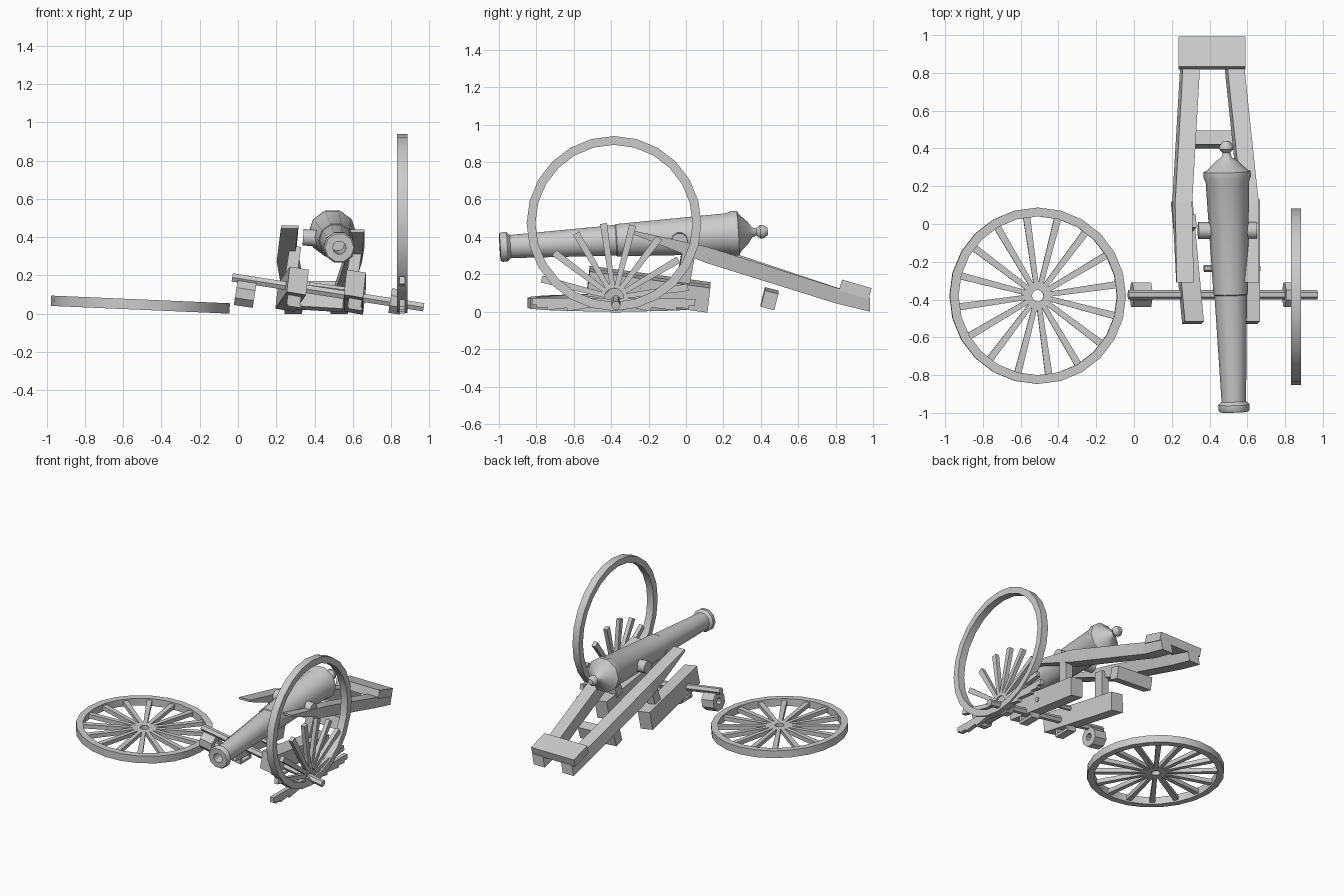
import bpy, bmesh, math
from mathutils import Vector, Matrix

if "Cube" in bpy.data.objects:
    bpy.data.objects.remove(bpy.data.objects["Cube"])

grey = bpy.data.materials.new("plain_grey")
grey.diffuse_color = (0.6, 0.6, 0.6, 1)
grey.use_nodes = True
grey.node_tree.nodes["Principled BSDF"].inputs["Base Color"].default_value = grey.diffuse_color


def finish(name, bm, matrix=None, smooth=False):
    """Turn a bmesh into a named object with the grey material."""
    bmesh.ops.recalc_face_normals(bm, faces=bm.faces)
    me = bpy.data.meshes.new(name)
    bm.to_mesh(me)
    bm.free()
    me.materials.append(grey)
    ob = bpy.data.objects.new(name, me)
    bpy.context.collection.objects.link(ob)
    if matrix:
        ob.matrix_world = matrix
    if smooth:
        bpy.ops.object.select_all(action='DESELECT')
        ob.select_set(True)
        bpy.context.view_layer.objects.active = ob
        bpy.ops.object.shade_smooth_by_angle(angle=math.radians(40))
    return ob


def aim(start, end):
    """Matrix at start whose z axis points to end."""
    s, e = Vector(start), Vector(end)
    return Matrix.Translation(s) @ (e - s).to_track_quat('Z', 'Y').to_matrix().to_4x4()


def lathe(name, profile, sides, matrix, closed=False, phase=0.0):
    """Revolve (radius, height) points around z; radius 0 makes a pole."""
    bm = bmesh.new()
    rings = []
    for r, h in profile:
        if r == 0:
            rings.append([bm.verts.new((0, 0, h))] * sides)
            continue
        angs = [phase + math.tau * i / sides for i in range(sides)]
        rings.append([bm.verts.new((r * math.cos(a), r * math.sin(a), h)) for a in angs])
    pairs = list(zip(rings, rings[1:] + rings[:1])) if closed else list(zip(rings, rings[1:]))
    for a, b in pairs:
        for i in range(sides):
            j = (i + 1) % sides
            bm.faces.new(list(dict.fromkeys((a[i], a[j], b[j], b[i]))))
    return finish(name, bm, matrix, True)


def hexahedron(name, sections):
    """Skin a row of four-cornered cross-sections and cap both ends."""
    bm = bmesh.new()
    rows = [[bm.verts.new(p) for p in s] for s in sections]
    for a, b in zip(rows, rows[1:]):
        for i in range(4):
            j = (i + 1) % 4
            bm.faces.new((a[i], a[j], b[j], b[i]))
    bm.faces.new(rows[0])
    bm.faces.new(rows[-1])
    return finish(name, bm)


def box(name, loc, size, pitch=0.0, roll=0.0):
    bm = bmesh.new()
    bmesh.ops.create_cube(bm, size=1, matrix=Matrix.Diagonal((*size, 1)))
    rot = Matrix.Rotation(roll, 4, 'Y') @ Matrix.Rotation(pitch, 4, 'X')
    return finish(name, bm, Matrix.Translation(loc) @ rot)


def spoke(bm, start, end, side, w0=0.013, w1=0.019, thick=0.015):
    """Add one tapered spoke to a bmesh."""
    s, e, n = Vector(start), Vector(end), Vector(side).normalized()
    across = (e - s).normalized().cross(n)
    rows = [[bm.verts.new(p + across * w * i + n * thick * k)
             for i, k in ((-1, -1), (1, -1), (1, 1), (-1, 1))] for p, w in ((s, w0), (e, w1))]
    for i in range(4):
        j = (i + 1) % 4
        bm.faces.new((rows[0][i], rows[0][j], rows[1][j], rows[1][i]))
    bm.faces.new(rows[0])
    bm.faces.new(rows[1])


RIM = [(0.467, -0.027), (0.467, 0.027), (0.42, 0.027), (0.42, -0.027)]
ANGLES = [math.radians(8 + 22.5 * k) for k in range(16)]

# Fallen wheel lying almost flat, its hub gone
tilt = Matrix.Translation((-0.51, -0.38, 0.048)) @ Matrix.Rotation(0.043, 4, 'Y')
lathe("fallen_wheel_rim", RIM, 24, tilt, True)
bm = bmesh.new()
for a in ANGLES:
    d = Vector((math.cos(a), math.sin(a), 0))
    spoke(bm, d * 0.03, d * 0.43, (0, 0, 1))
finish("fallen_wheel_spokes", bm, tilt)

# Standing wheel rim, with its spokes dropped to the ground
lathe("standing_wheel_rim", RIM, 24,
      Matrix.Translation((0.858, -0.385, 0.472)) @ Matrix.Rotation(math.pi / 2, 4, 'Y'), True)
bm = bmesh.new()
for a in ANGLES:
    c, s = math.cos(a), math.sin(a)
    low = s < 0
    z0, k = (0.06, 0.10) if low else (0.075, 1.0)
    spoke(bm, (0.858, -0.385 + 0.05 * c, z0 + 0.05 * s * k),
          (0.858, -0.385 + (0.44 if low else 0.40) * (c if not low else math.copysign(abs(c) ** 0.4, c)),
           z0 + 0.40 * s * k), (1, 0, 0))
finish("dropped_spokes", bm)

# Sloping axle and the two hubs on it
A, B = Vector((-0.03, -0.375, 0.19)), Vector((0.97, -0.375, 0.034))
axle = aim(A, B)
lathe("axle", [(0, 0), (0.025, 0), (0.025, 1.012), (0, 1.012)], 6, axle)
for name, t, w, drop in (("left_hub", 0.018, 0.10, 0.085), ("right_hub", 0.825, 0.06, 0.0)):
    p = A.lerp(B, t) - Vector((0, 0, drop))
    m = Matrix.Translation(p + Vector((0, 0, 0.008))) @ axle.to_quaternion().to_matrix().to_4x4()
    lathe(name, [(0.026, 0), (0.07, 0), (0.07, w), (0.026, w)], 8, m, True, math.pi / 8)

# Barrel with hollow bore, base ring and knob
barrel = [(0, 0.30), (0.035, 0.30), (0.035, 0.0), (0.075, 0.0), (0.083, 0.01), (0.083, 0.038),
          (0.065, 0.055), (0.086, 0.62), (0.091, 0.625), (0.115, 1.22), (0.125, 1.245),
          (0.125, 1.275), (0.105, 1.285), (0.06, 1.33), (0.028, 1.35), (0.02, 1.375),
          (0.038, 1.395), (0.038, 1.41), (0.02, 1.435), (0, 1.435)]
lathe("barrel", barrel, 10, aim((0.53, -0.995, 0.345), (0.493, 0.27, 0.42)))
lathe("trunnions", [(0, 0), (0.045, 0), (0.045, 0.31), (0, 0.31)], 10,
      aim((0.34, -0.035, 0.40), (0.66, -0.035, 0.375)))

# Trail beams: pointed at the front, bent near the tail. Rows: y, bottom, top
SIDE = [(-0.31, 0.425, 0.44), (0.11, 0.26, 0.348), (0.80, 0.045, 0.13), (0.985, 0.0, 0.075)]
for name, xs, lift in (("left_trail", (0.27, 0.255, 0.295, 0.295), 0.02),
                       ("right_trail", (0.615, 0.608, 0.535, 0.535), 0.0)):
    rows = []
    for (y, lo, hi), x in zip(SIDE, xs):
        up = lift * max(0, 1 - (y + 0.31) / 1.2)
        lean = (hi - lo) * 0.09
        rows.append([(x - 0.045 - lean, y, lo + up), (x + 0.045 - lean, y, lo + up),
                     (x + 0.045 + lean, y, hi + up), (x - 0.045 + lean, y, hi + up)])
    hexahedron(name, rows)

# Tail block across both trails, and the dropped cross bar
box("tail_block", (0.413, 0.905, 0.12), (0.355, 0.165, 0.06), pitch=-0.28)
box("cross_bar", (0.40, 0.447, 0.07), (0.30, 0.075, 0.09), pitch=-0.25, roll=0.06)

# Beams beneath the trails, with posts above and axle straps below
for name, x, z, skew in (("left", 0.285, 0.13, 0.04), ("right", 0.603, 0.115, 0.0)):
    hexahedron(name + "_beam", [
        [(x - 0.05 + s, y, z + dz - 0.065), (x + 0.05 + s, y, z + dz - 0.082),
         (x + 0.065 + s, y + 0.015, z + dz + 0.05), (x - 0.035 + s, y + 0.015, z + dz + 0.066)]
        for y, dz, s in ((-0.53, 0.05, skew * 0.5), (0.115, -0.038, -skew))])
    box(name + "_post", (x, -0.0, z + 0.12), (0.06, 0.07, 0.20), pitch=-0.17, roll=0.15)
    for dy in (-0.055, 0.055):
        box(name + "_strap_side", (x + 0.01, -0.375 + dy, z - 0.04), (0.07, 0.02, 0.09), roll=0.15)
    box(name + "_strap_base", (x + 0.01, -0.375, z - 0.085), (0.07, 0.13, 0.018), roll=0.15)

# Loose bolt between the beams
lathe("bolt", [(0, 0), (0.018, 0), (0.018, 0.30), (0, 0.30)], 6,
      aim((0.37, -0.235, 0.15), (0.67, -0.235, 0.11)))
